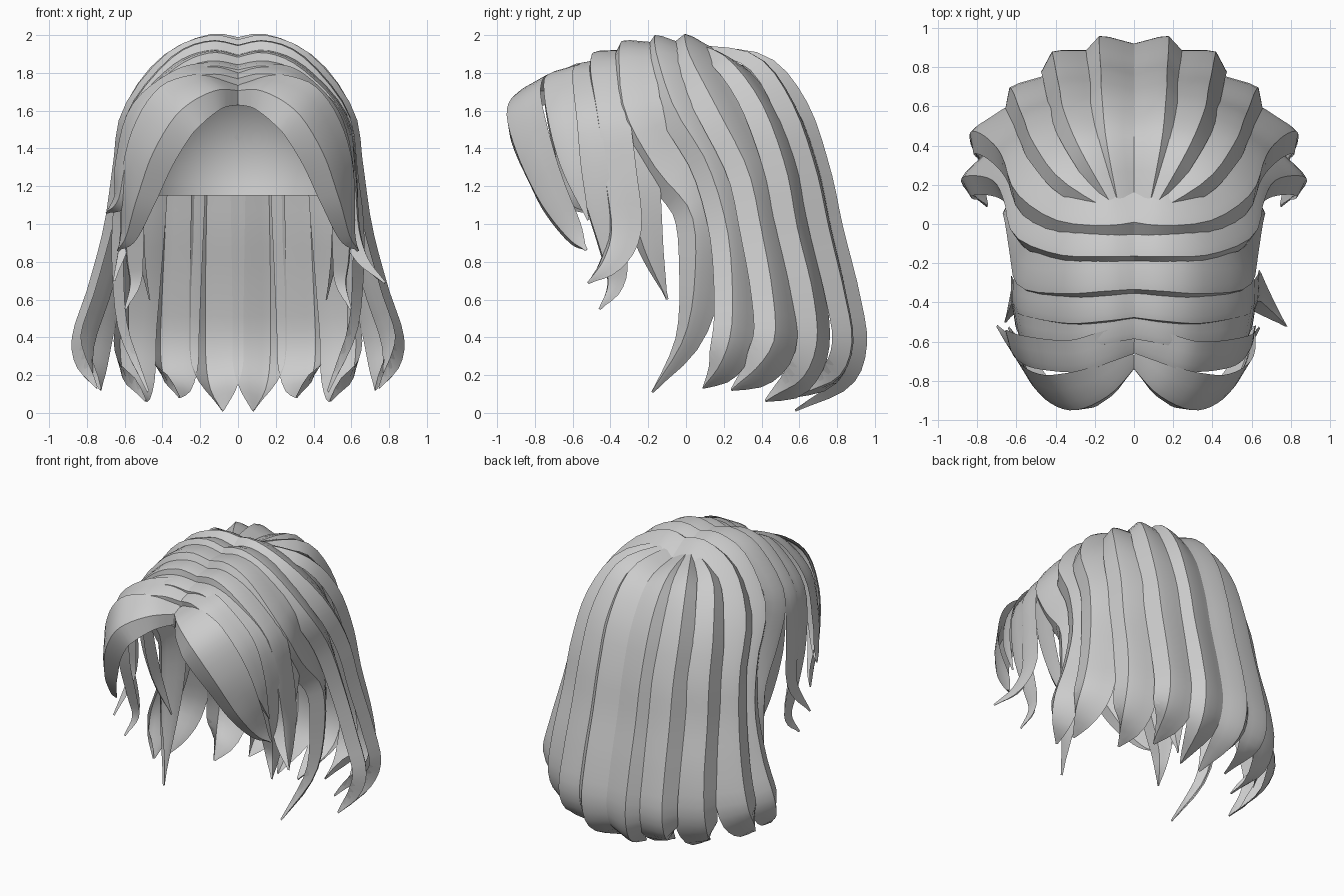
import bpy, bmesh
from mathutils import Vector as V

# thin lock cross-section: (across, height), steep step on the front edge
SECTION = [(-1, 0.1), (-0.45, 0.5), (0.05, 0.87), (0.38, 1.0), (1, 0.05), (0.36, 0.82), (0.05, 0.68), (-0.43, 0.3)]


def spline(pts, n):
    """Catmull-Rom points through pts."""
    p = [V(q) for q in pts]
    p = [2 * p[0] - p[1]] + p + [2 * p[-1] - p[-2]]
    out = []
    for i in range(n + 1):
        s = i / n * (len(pts) - 1)
        k = min(int(s), len(pts) - 2)
        t = s - k
        a, b, c, d = p[k:k + 4]
        out.append(0.5 * (2 * b + (c - a) * t + (2 * a - 5 * b + 4 * c - d) * t * t
                          + (3 * b - a - 3 * c + d) * t ** 3))
    return out


def lock(name, pts, width, taper=0.78, thick=0.08, root=0.9, sides=(1, -1), n=28, power=2.0):
    """Tapered hair lock along a path, facing out from the head."""
    path = spline(pts, n)
    for sx in sides:
        bm = bmesh.new()
        rings = []
        for i, p in enumerate(path):
            t = i / n
            tan = (path[min(i + 1, n)] - path[max(i - 1, 0)]).normalized()
            nor = p - V((0, -0.02, min(p.z, 1.25)))
            nor = (nor - tan * nor.dot(tan)).normalized()
            side = tan.cross(nor)
            w = min(1, root + (1 - root) * t / 0.3)
            if t > taper:
                w *= max(0.05, 1 - ((t - taper) / (1 - taper)) ** power)
            h = thick * min(1, w + 0.1)
            ring = []
            for u, v in SECTION:
                q = p + side * (u * w * width / 2) + nor * (v - 0.75) * h
                ring.append(bm.verts.new((q.x * sx, q.y, q.z)))
            rings.append(ring)
        m = len(SECTION)
        for a, b in zip(rings, rings[1:]):
            for j in range(m):
                bm.faces.new((a[j], a[(j + 1) % m], b[(j + 1) % m], b[j]))
        bm.faces.new(rings[0])
        bm.faces.new(rings[-1])
        bmesh.ops.recalc_face_normals(bm, faces=bm.faces)
        add(name + ("_right" if sx > 0 else "_left"), bm)


def add(name, bm):
    me = bpy.data.meshes.new(name)
    bm.to_mesh(me)
    bm.free()
    bpy.context.collection.objects.link(bpy.data.objects.new(name, me))


# inner cap, cut away at the face and neck
bm = bmesh.new()
bmesh.ops.create_uvsphere(bm, u_segments=32, v_segments=24, radius=1)
for v in bm.verts:
    v.co = V((v.co.x * 0.57, v.co.y * (0.7 if v.co.y > 0 else 0.64), 1.3 + v.co.z * 0.6))
for co, no in (((0, 0, 1.15), (0, 0, -1)), ((0, 0, 1.2), (0, -0.8, -1))):
    bmesh.ops.bisect_plane(bm, geom=bm.verts[:] + bm.edges[:] + bm.faces[:],
                           plane_co=co, plane_no=no, clear_outer=True)
add("inner_cap", bm)

# long back locks, centre outwards
back = dict(taper=0.75, root=0.5, power=2.4)
lock("back_lock_centre", [(0.04, 0.04, 1.93), (0.1, 0.42, 1.88), (0.11, 0.63, 1.64), (0.11, 0.75, 1.3),
     (0.115, 0.82, 0.98), (0.12, 0.905, 0.64), (0.12, 0.945, 0.36), (0.11, 0.86, 0.15), (0.08, 0.58, 0.01)],
     0.29, **back)
lock("back_lock_middle", [(0.06, 0.06, 1.94), (0.23, 0.38, 1.88), (0.3, 0.57, 1.63), (0.32, 0.69, 1.3),
     (0.335, 0.76, 0.98), (0.35, 0.84, 0.64), (0.36, 0.88, 0.37), (0.35, 0.8, 0.18), (0.31, 0.57, 0.08)],
     0.29, **back)
lock("back_lock_outer", [(0.06, 0.06, 1.95), (0.34, 0.25, 1.86), (0.46, 0.43, 1.62), (0.505, 0.55, 1.3),
     (0.53, 0.61, 0.98), (0.56, 0.69, 0.64), (0.58, 0.71, 0.36), (0.56, 0.62, 0.16), (0.49, 0.42, 0.06)],
     0.29, **back)

# long side locks sweeping back from the parting
lock("side_lock_rear", [(-0.03, 0.06, 1.955), (0.15, 0.04, 1.98), (0.38, 0.07, 1.87), (0.56, 0.2, 1.62),
     (0.62, 0.36, 1.3), (0.66, 0.43, 0.98), (0.73, 0.49, 0.64), (0.79, 0.5, 0.38), (0.79, 0.4, 0.22),
     (0.73, 0.24, 0.12)], 0.28, 0.75, power=2.4)
lock("side_lock_middle", [(-0.03, -0.12, 1.955), (0.15, -0.12, 1.985), (0.37, -0.11, 1.89), (0.58, -0.02, 1.62),
     (0.63, 0.15, 1.33), (0.675, 0.25, 0.99), (0.76, 0.28, 0.66), (0.845, 0.27, 0.4), (0.83, 0.2, 0.23),
     (0.75, 0.09, 0.13)], 0.24, 0.75, power=2.4)
lock("side_lock_front", [(-0.03, -0.28, 1.935), (0.15, -0.29, 1.965), (0.35, -0.3, 1.88), (0.57, -0.27, 1.61),
     (0.615, -0.12, 1.33), (0.635, 0.07, 1.08), (0.64, 0.09, 0.75), (0.61, 0.02, 0.4), (0.48, -0.18, 0.11)],
     0.27, 0.62)

# face-framing locks
lock("temple_lock_inner", [(0.3, -0.32, 1.8), (0.54, -0.3, 1.55), (0.58, -0.27, 1.25), (0.54, -0.2, 0.9),
     (0.47, -0.1, 0.6)], 0.28, 0.4, thick=0.05, power=1.5)
temple = [(-0.03, -0.43, 1.88), (0.15, -0.45, 1.91), (0.35, -0.46, 1.82), (0.57, -0.42, 1.57), (0.62, -0.38, 1.25)]
lock("temple_lock", temple + [(0.64, -0.35, 0.97), (0.69, -0.41, 0.8), (0.78, -0.52, 0.69)], 0.22, 0.6, sides=(1,))
lock("temple_lock", temple + [(0.62, -0.37, 0.95), (0.66, -0.5, 0.7)], 0.22, 0.55, sides=(-1,))
lock("cheek_lock", [(-0.03, -0.54, 1.82), (0.15, -0.57, 1.845), (0.32, -0.6, 1.77), (0.54, -0.57, 1.55),
     (0.6, -0.51, 1.2), (0.59, -0.41, 0.85), (0.57, -0.39, 0.68), (0.6, -0.46, 0.55)], 0.21, 0.5)

# big parted fringe, plus a stray upper lock
lock("fringe_lock", [(-0.01, -0.68, 1.72), (0.15, -0.83, 1.73), (0.34, -0.9, 1.63), (0.48, -0.85, 1.41),
     (0.56, -0.74, 1.15), (0.6, -0.61, 0.95), (0.64, -0.53, 0.86)], 0.34, 0.4, root=0.5, power=1.6)
upper = [(-0.02, -0.61, 1.78), (0.13, -0.66, 1.81), (0.3, -0.71, 1.77)]
lock("fringe_upper_lock", upper + [(0.5, -0.69, 1.57), (0.59, -0.63, 1.3), (0.62, -0.52, 1.02)],
     0.22, 0.5, sides=(1,))
lock("fringe_upper_lock", upper + [(0.52, -0.69, 1.6), (0.61, -0.65, 1.32), (0.64, -0.61, 1.14),
     (0.7, -0.52, 1.06)], 0.24, 0.5, sides=(-1,))

bpy.ops.object.select_all(action='DESELECT')
for ob in bpy.context.collection.objects:
    ob.select_set(True)
    bpy.context.view_layer.objects.active = ob
bpy.ops.object.shade_smooth_by_angle(angle=0.5)
